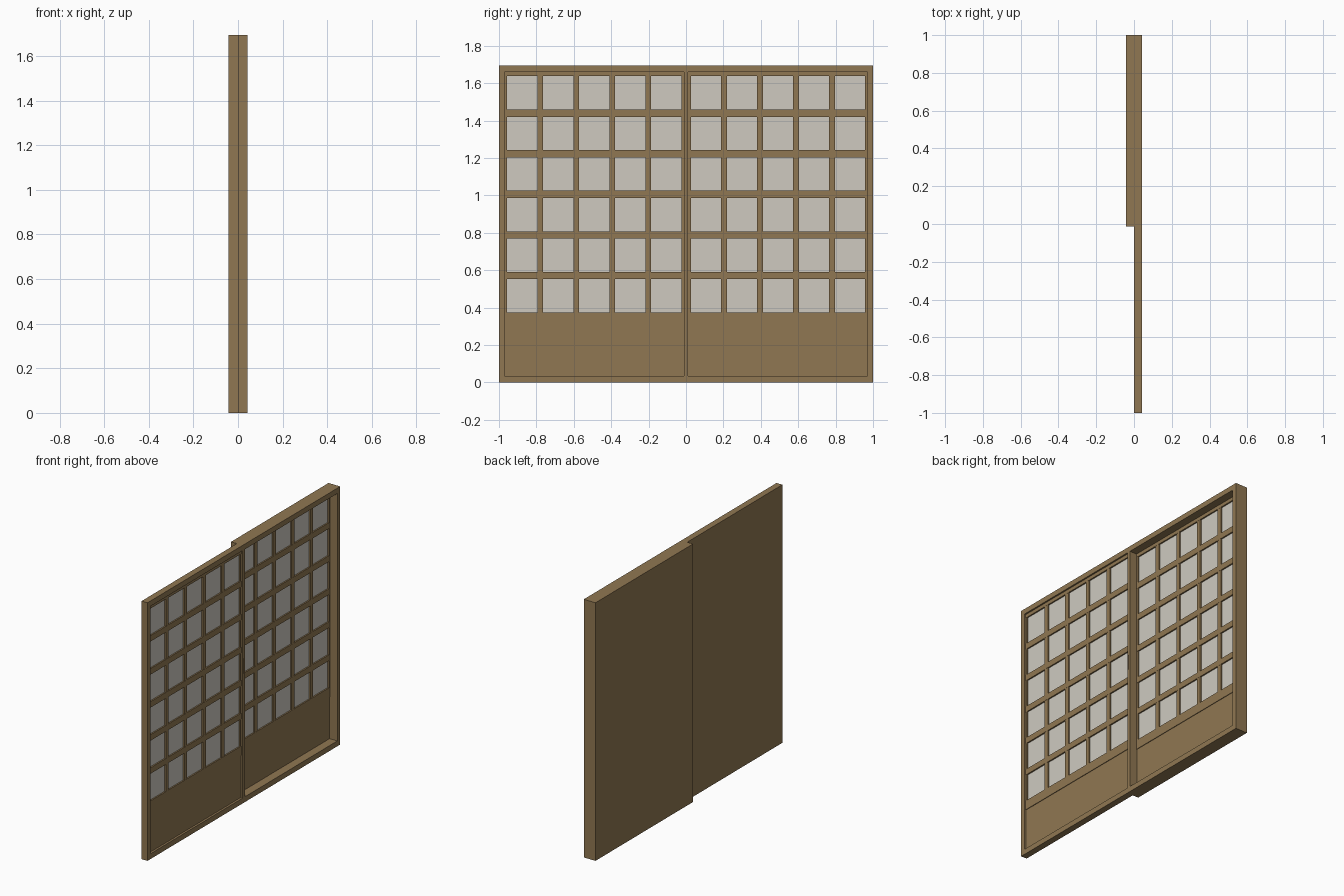
import bpy

if "Cube" in bpy.data.objects:
    bpy.data.objects.remove(bpy.data.objects["Cube"])

H = 1.695      # overall height
T = 0.0425     # thickness of one door layer
F = 0.03       # frame width
C = 0.012      # half width of the centre stile


def material(name, rgb):
    m = bpy.data.materials.new(name)
    m.diffuse_color = (*rgb, 1)
    m.use_nodes = True
    m.node_tree.nodes["Principled BSDF"].inputs["Base Color"].default_value = m.diffuse_color
    return m


wood = material("wood", (0.28, 0.186, 0.084))
paper_mat = material("paper", (0.62, 0.59, 0.53))


def box(name, x, y, z, mat=wood):
    """Box from (min, max) ranges on each axis."""
    bpy.ops.mesh.primitive_cube_add(
        size=1, location=[(a + b) / 2 for a, b in (x, y, z)])
    o = bpy.context.object
    o.name = name
    o.scale = [b - a for a, b in (x, y, z)]
    bpy.ops.object.transform_apply(location=False, rotation=False, scale=True)
    o.data.materials.append(mat)
    return o


def frame(prefix, x, y0, y1, left, right):
    """Two full-length rails with two stiles fitted between them."""
    box(prefix + "_bottom_rail", x, (y0, y1), (0, F + 0.005))
    box(prefix + "_top_rail", x, (y0, y1), (H - F - 0.005, H))
    inner = (F + 0.005, H - F - 0.005)
    box(prefix + "_left_stile", x, (y0, y0 + left), inner)
    box(prefix + "_right_stile", x, (y1 - right, y1), inner)


def infill(prefix, x0, y0, y1, cell_start):
    """Backing board, paper, kick panel and lattice inside a frame."""
    z0, z1 = F + 0.005, H - F - 0.005
    front = x0 + T - 0.010
    mid = x0 + T - 0.019
    box(prefix + "_backing_board", (x0, x0 + 0.010), (y0, y1), (z0, z1))
    box(prefix + "_paper", (x0 + 0.010, mid), (y0, y1), (0.34, z1), paper_mat)
    box(prefix + "_kick_panel", (x0 + 0.010, front - 0.004), (y0, y1), (z0, 0.312))
    # horizontal bars: wide bottom rail, five bars, slim top bar
    rows = [(0.312, 0.374)]
    rows += [(0.552 + i * 0.217, 0.591 + i * 0.217) for i in range(5)]
    rows += [(1.637, z1)]
    for i, z in enumerate(rows):
        box(f"{prefix}_lattice_bar_{i}", (x0 + 0.010, front), (y0, y1), z)
    # vertical bars between the five columns of cells
    edges = [(y0, cell_start)]
    edges += [(cell_start + i * 0.1925 + 0.162, cell_start + (i + 1) * 0.1925)
              for i in range(4)]
    edges += [(cell_start + 4 * 0.1925 + 0.162, y1)]
    for i, y in enumerate(edges):
        box(f"{prefix}_lattice_upright_{i}", (x0 + 0.010, front - 0.0008), y, (0.374, 1.637))


# outer frame across both halves, with the centre stile
frame("outer_frame", (0, T), -1, 1, F, F)
stile = box("centre_stile", (0, T), (-C, C), (F + 0.005, H - F - 0.005))

# shallow finger pull cut in the centre stile
cutter = box("pull_cutter", (T - 0.006, T + 0.01), (-0.008, -0.002), (0.85, 0.95))
cutter.hide_render = True
cutter.hide_viewport = True
cut = stile.modifiers.new("finger_pull", "BOOLEAN")
cut.operation = "DIFFERENCE"
cut.object = cutter

# front door fills the left half; rear door sits one layer behind on the right
infill("front_door", 0, -1 + F, -C, -0.957)
frame("rear_door", (-T, 0), -C, 1, 2 * C, F)
infill("rear_door", -T, C, 1 - F, 0.026)
